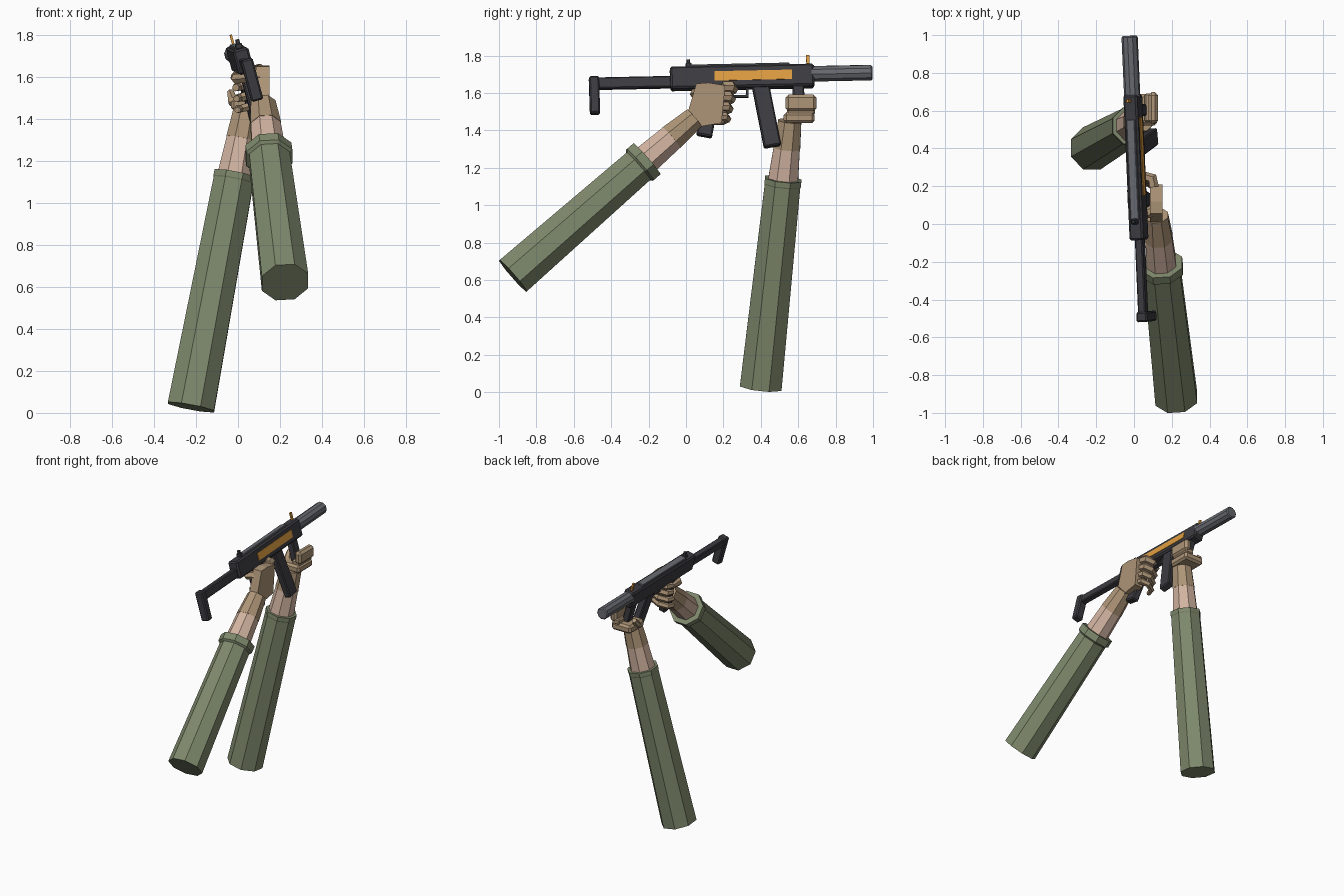
import bpy, bmesh, math
from mathutils import Matrix, Vector

cube = bpy.data.objects.get("Cube")
if cube:
    bpy.data.objects.remove(cube, do_unlink=True)


def material(name, rgb):
    m = bpy.data.materials.new(name)
    m.use_nodes = True
    m.diffuse_color = (*rgb, 1)
    m.node_tree.nodes["Principled BSDF"].inputs["Base Color"].default_value = (*rgb, 1)
    return m


DARK = material("dark_metal", (0.045, 0.044, 0.052))
STEEL = material("grey_steel", (0.14, 0.145, 0.165))
ORANGE = material("orange", (0.72, 0.33, 0.05))
GLOVE = material("tan_glove", (0.42, 0.30, 0.185))
SKIN = material("skin", (0.65, 0.46, 0.36))
OLIVE = material("olive_sleeve", (0.21, 0.25, 0.15))

# Gun frame: local y points along the barrel, local z is its up
GUN = (Matrix.Translation((0.01, 0.30, 1.683))
       @ Matrix.Rotation(math.radians(2.5), 4, 'Z')
       @ Matrix.Rotation(math.radians(1.2), 4, 'X')
       @ Matrix.Rotation(math.radians(-15), 4, 'Y'))
WORLD = Matrix.Identity(4)


def finish(name, bm, mat, frame=WORLD):
    bm.transform(frame)
    bmesh.ops.recalc_face_normals(bm, faces=bm.faces)
    mesh = bpy.data.meshes.new(name)
    bm.to_mesh(mesh)
    bm.free()
    mesh.materials.append(mat)
    ob = bpy.data.objects.new(name, mesh)
    bpy.context.collection.objects.link(ob)
    return ob


def box(name, centre, size, mat, bevel=0.0, tilt=0, frame=GUN):
    bm = bmesh.new()
    bmesh.ops.create_cube(bm, size=1)
    bm.transform(Matrix.Diagonal((*size, 1)))
    if bevel:
        bmesh.ops.bevel(bm, geom=bm.edges[:], offset=bevel, segments=1, affect='EDGES')
    bm.transform(Matrix.Translation(centre) @ Matrix.Rotation(math.radians(tilt), 4, 'X'))
    return finish(name, bm, mat, frame)


def loft(name, points, radii, mat, ref=(1, 0, 0), sides=8, frame=WORLD):
    """Closed tube through points, with one radius for each."""
    bm = bmesh.new()
    pts = [Vector(p) for p in points]
    rings = []
    for i, (p, r) in enumerate(zip(pts, radii)):
        t = (pts[min(i + 1, len(pts) - 1)] - pts[max(i - 1, 0)]).normalized()
        v = t.cross(Vector(ref)).normalized()
        u = v.cross(t)
        angles = [(k + 0.5) * math.tau / sides for k in range(sides)]
        rings.append([bm.verts.new(p + r * (u * math.cos(a) + v * math.sin(a))) for a in angles])
    for a, b in zip(rings, rings[1:]):
        for k in range(sides):
            n = (k + 1) % sides
            bm.faces.new((a[k], a[n], b[n], b[k]))
    bm.faces.new(rings[0])
    bm.faces.new(rings[-1])
    return finish(name, bm, mat, frame)


def hull(name, points, mat):
    bm = bmesh.new()
    for p in points:
        bm.verts.new(p)
    bmesh.ops.convex_hull(bm, input=bm.verts[:])
    bmesh.ops.dissolve_limit(bm, angle_limit=0.02, verts=bm.verts[:], edges=bm.edges[:])
    return finish(name, bm, mat)


# Gun body
box("receiver", (0, 0, 0), (0.076, 0.77, 0.122), DARK, 0.010)
box("top_cover", (0, -0.012, 0.064), (0.046, 0.535, 0.016), STEEL, 0.004)
box("side_stripe", (0.0385, 0.058, 0.001), (0.006, 0.415, 0.052), ORANGE)
box("rear_sight_base", (0, -0.285, 0.072), (0.034, 0.03, 0.026), DARK, 0.004)
box("rear_sight", (0, -0.285, 0.09), (0.02, 0.018, 0.03), DARK, 0.003)
box("front_sight", (0, 0.355, 0.086), (0.011, 0.018, 0.056), ORANGE)
loft("suppressor", [(0, 0.37, 0.012), (0, 0.69, 0.012), (0, 0.697, 0.012)],
     [0.043, 0.043, 0.036], STEEL, sides=10, frame=GUN)

# Stock
box("stock_bar", (0, -0.58, -0.018), (0.042, 0.40, 0.062), DARK, 0.006)
box("butt_plate", (0, -0.793, -0.083), (0.058, 0.054, 0.205), DARK, 0.008)

# Grips, magazine and trigger
box("magazine", (0, 0.124, -0.218), (0.050, 0.092, 0.34), DARK, 0.007, 9)
box("pistol_grip", (0, -0.185, -0.185), (0.050, 0.085, 0.28), DARK, 0.008, -12)
box("trigger_guard", (0, -0.045, -0.105), (0.022, 0.15, 0.012), DARK)
box("trigger_guard_post", (0, 0.025, -0.083), (0.022, 0.012, 0.05), DARK)
box("trigger", (0, -0.065, -0.075), (0.010, 0.014, 0.05), DARK)
box("fore_grip", (0, 0.298, -0.13), (0.048, 0.062, 0.17), DARK, 0.006)


def arm(name, low, high, wrist, sleeve_radii, cuff_radius, cuff_length, skin_radii, split):
    """Sleeve, cuff, bare forearm and gloved wrist along one line."""
    low, high, wrist = Vector(low), Vector(high), Vector(wrist)
    back = (low - high).normalized() * cuff_length
    middle = high.lerp(wrist, split)
    loft(name + "_sleeve", [low, high + back * 0.5], sleeve_radii, OLIVE)
    loft(name + "_cuff", [high + back, high + back * 0.8, high],
         [sleeve_radii[1], cuff_radius, cuff_radius], OLIVE)
    loft(name + "_forearm", [high + back * 0.3, middle], skin_radii[:2], SKIN)
    loft(name + "_glove_wrist", [middle, wrist], [skin_radii[1] + 0.002, skin_radii[2]], GLOVE)


arm("rear_arm", (0.224, -0.925, 0.622), (0.145, -0.21, 1.247), (0.12, 0.045, 1.467),
    (0.120, 0.104), 0.119, 0.06, (0.086, 0.077, 0.064), 0.52)
arm("front_arm", (-0.224, 0.40, 0.027), (-0.015, 0.52, 1.14), (0.043, 0.555, 1.45),
    (0.121, 0.103), 0.106, 0.035, (0.087, 0.076, 0.067), 0.53)

# Rear hand: palm outline in y and z, thickened along x
outline = [(0.01, 1.50), (0.055, 1.65), (0.12, 1.655), (0.21, 1.64), (0.19, 1.44), (0.075, 1.42)]
palm = [(x, y, z) for y, z in outline for x in (0.085, 0.15)]
hull("rear_palm", palm, GLOVE)

# Rear hand fingers wrap around the pistol grip
for i, label in enumerate(("index", "middle", "ring", "little")):
    z, y = -0.068 - 0.052 * i, -0.012 * i
    r = 0.028 - 0.002 * i
    path = [(0.075, -0.11), (0.068, -0.065), (0.02, -0.05), (-0.035, -0.075), (-0.05, -0.12)]
    loft("rear_" + label + "_finger", [(a - 0.01 * i, b + y, z) for a, b in path],
         [r, r * 1.08, r, r * 0.9, r * 0.7], GLOVE, ref=(0, 0, 1), sides=6, frame=GUN)
loft("rear_thumb", [(0.07, -0.23, -0.10), (0.0, -0.255, -0.085), (-0.05, -0.20, -0.075),
                    (-0.055, -0.12, -0.07)],
     [0.034, 0.028, 0.025, 0.017], GLOVE, ref=(0, 0, 1), sides=6, frame=GUN)

# Front hand cups the fore grip from below
box("front_palm", (0.045, 0.605, 1.468), (0.155, 0.165, 0.058), GLOVE, 0.014, 0, WORLD)
box("front_fingers", (0.102, 0.615, 1.546), (0.052, 0.165, 0.09), GLOVE, 0.016, 0, WORLD)
box("front_fingertips", (0.085, 0.615, 1.505), (0.06, 0.15, 0.04), GLOVE, 0.008, 0, WORLD)
loft("front_thumb", [(0.02, 0.56, 1.46), (-0.025, 0.60, 1.485), (-0.035, 0.645, 1.53)],
     [0.03, 0.026, 0.017], GLOVE, ref=(0, 0, 1), sides=6)
